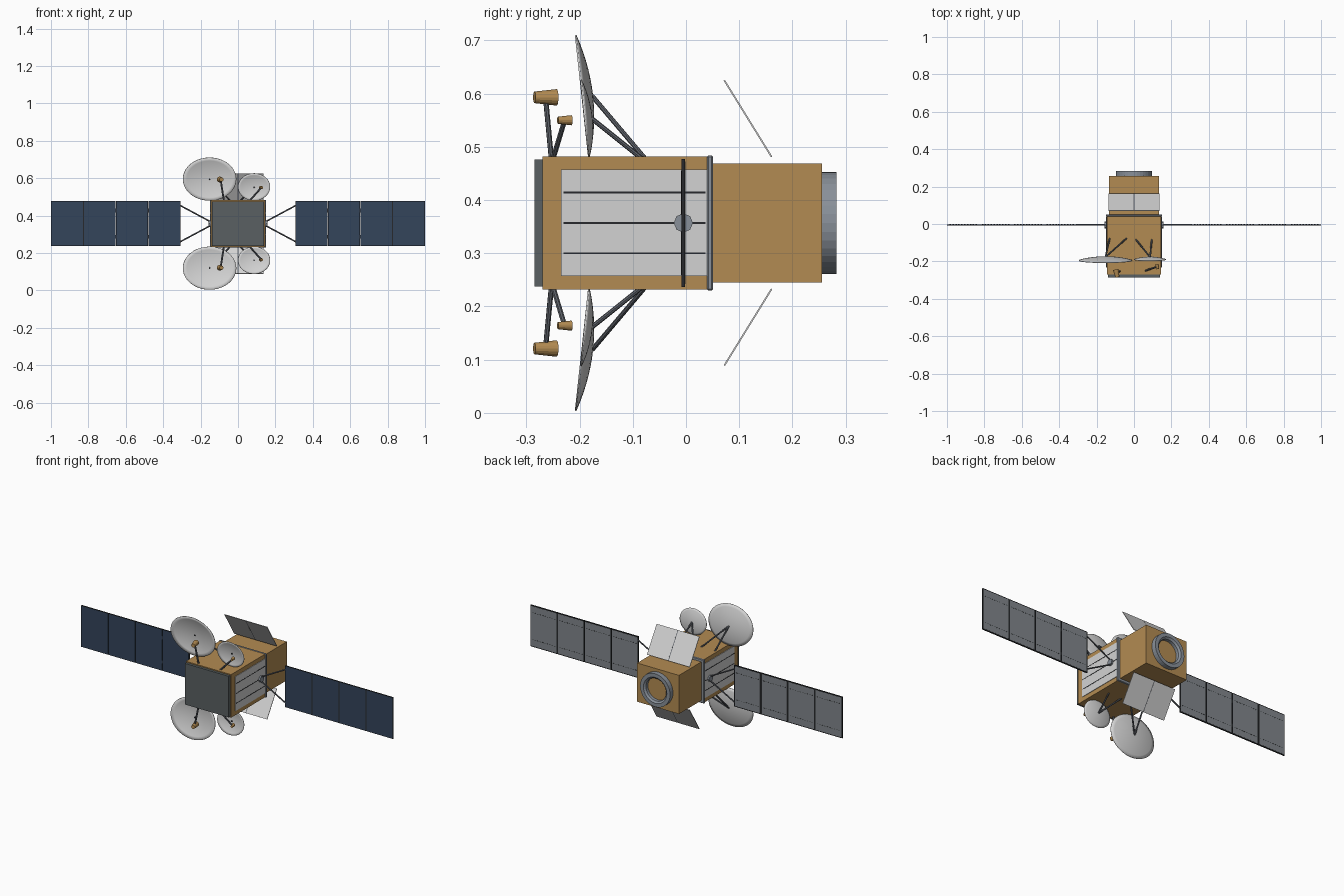
import bpy, bmesh, math
from mathutils import Vector, Matrix

if "Cube" in bpy.data.objects:
    bpy.data.objects.remove(bpy.data.objects["Cube"], do_unlink=True)

MID = 0.357  # height of the long axis; the body mirrors above and below it


def material(name, r, g, b):
    m = bpy.data.materials.new(name)
    m.use_nodes = True
    m.diffuse_color = (r, g, b, 1)
    m.node_tree.nodes["Principled BSDF"].inputs["Base Color"].default_value = (r, g, b, 1)
    return m


GOLD = material("gold foil", 0.45, 0.26, 0.085)
WHITE = material("pale grey", 0.65, 0.65, 0.65)
STEEL = material("steel", 0.25, 0.28, 0.32)
STRUT = material("dark steel", 0.11, 0.12, 0.14)
FRONT = material("slate", 0.1, 0.118, 0.122)
NAVY = material("solar navy", 0.033, 0.058, 0.105)
BACK = material("panel back grey", 0.22, 0.24, 0.26)
BLACK = material("near black", 0.02, 0.022, 0.025)


def finish(name, bm, mat, smooth=False):
    bmesh.ops.recalc_face_normals(bm, faces=bm.faces)
    me = bpy.data.meshes.new(name)
    bm.to_mesh(me)
    bm.free()
    me.materials.append(mat)
    ob = bpy.data.objects.new(name, me)
    bpy.context.collection.objects.link(ob)
    for p in me.polygons:
        p.use_smooth = smooth
    return ob


def add_box(bm, x, y, z):
    """Each argument is a (low, high) pair."""
    size = [b - a for a, b in (x, y, z)]
    mid = [(a + b) / 2 for a, b in (x, y, z)]
    bmesh.ops.create_cube(bm, size=1, matrix=Matrix.Translation(mid) @ Matrix.Diagonal((*size, 1)))


def boxes(name, mat, *items):
    bm = bmesh.new()
    for item in items:
        add_box(bm, *item)
    return finish(name, bm, mat)


def tall(h):
    return (MID - h, MID + h)


def rod(name, mat, p, q, r1, r2=None, sides=8):
    p, q = Vector(p), Vector(q)
    d = q - p
    m = Matrix.Translation((p + q) / 2) @ d.to_track_quat('Z', 'Y').to_matrix().to_4x4()
    bm = bmesh.new()
    bmesh.ops.create_cone(bm, cap_ends=True, segments=sides, radius1=r1,
                          radius2=r1 if r2 is None else r2, depth=d.length, matrix=m)
    return finish(name, bm, mat)


def dish(name, cx, cy, cz, a, b, depth, tilt, s):
    """Shallow elliptical bowl opening to the front."""
    n, rings = 40, 7
    bm = bmesh.new()
    hub = bm.verts.new((cx, cy + depth, cz))
    prev = None
    for k in range(1, rings + 1):
        r = k / rings
        ring = []
        for i in range(n):
            t = math.tau * i / n
            dz = b * r * math.sin(t)
            ring.append(bm.verts.new((cx + a * r * math.cos(t),
                                      cy + depth * (1 - r * r) - tilt * dz, cz + s * dz)))
        for i in range(n):
            j = (i + 1) % n
            if prev:
                bm.faces.new((prev[i], prev[j], ring[j], ring[i]))
            else:
                bm.faces.new((hub, ring[j], ring[i]))
        prev = ring
    ob = finish(name, bm, WHITE, True)
    mod = ob.modifiers.new("thickness", 'SOLIDIFY')
    mod.thickness, mod.offset = 0.003, 0


# Body
boxes("main_body", GOLD, ((-0.145, 0.145), (-0.27, 0.042), tall(0.125)))
boxes("rear_module", GOLD, ((-0.134, 0.134), (0.045, 0.256), tall(0.112)))
boxes("front_panel", FRONT, ((-0.14, 0.14), (-0.285, -0.269), tall(0.119)))
collar = boxes("collar_frame", STEEL, ((-0.151, 0.151), (0.039, 0.051), tall(0.127)))
bev = collar.modifiers.new("bevel", 'BEVEL')
bev.width, bev.segments = 0.003, 1

# Rear adapter ring: lathed profile of (radius, y)
bm = bmesh.new()
profile = [(0.096, 0.254), (0.096, 0.283), (0.075, 0.283), (0.065, 0.274), (0.065, 0.254)]
vs = [bm.verts.new((r, y, MID)) for r, y in profile]
edges = [bm.edges.new((vs[i], vs[(i + 1) % len(vs)])) for i in range(len(vs))]
bmesh.ops.spin(bm, geom=vs + edges, cent=(0, 0, MID), axis=(0, 1, 0),
               angle=math.tau, steps=36, use_merge=True)
bmesh.ops.remove_doubles(bm, verts=bm.verts, dist=0.0001)
finish("adapter_ring", bm, STEEL)

WING_Y = -0.005
for side, sx in (("left", 1), ("right", -1)):
    def span(a, b):
        return tuple(sorted((sx * a, sx * b)))

    # Side radiator with dark seams
    boxes(side + "_radiator", WHITE, (span(0.14, 0.148), (-0.235, 0.039), tall(0.1)))
    boxes(side + "_radiator_seams", BLACK,
          *[(span(0.147, 0.149), (-0.23, 0.037), (MID + o - 0.0018, MID + o + 0.0018))
            for o in (-0.057, 0, 0.057)])

    # Wing hub and yoke
    rod(side + "_wing_hub", STEEL, (sx * 0.145, WING_Y, MID), (sx * 0.158, WING_Y, MID), 0.018)
    for end, s in (("upper", 1), ("lower", -1)):
        rod(f"{side}_{end}_yoke", STRUT, (sx * 0.15, WING_Y, MID + s * 0.012),
            (sx * 0.311, WING_Y, MID + s * 0.098), 0.004)

    # Solar wing: frames, cells in front, grey sheets and dashed strips behind
    frames, cells, sheets, dashes = [], [], [], []
    pitch = 0.173
    for i in range(4):
        a = 0.308 + i * pitch
        b = a + pitch - (0.002 if i < 3 else 0)
        frames.append((span(a, b), (WING_Y - 0.003, WING_Y + 0.003), tall(0.12)))
        cells.append((span(a + 0.002, b - 0.002), (WING_Y - 0.0036, WING_Y), tall(0.118)))
        sheets.append((span(a + 0.004, b - 0.004), (WING_Y, WING_Y + 0.0036), tall(0.115)))
        for k in range(10):
            u = a + 0.012 + k * 0.0155
            for o in (-0.078, 0.078):
                dashes.append((span(u, u + 0.008), (WING_Y, WING_Y + 0.0042),
                               (MID + o - 0.0012, MID + o + 0.0012)))
        if i:
            for o in (-0.07, 0.07):
                frames.append((span(a - 0.004, a + 0.002), (WING_Y - 0.002, WING_Y + 0.002),
                               (MID + o - 0.01, MID + o + 0.01)))
    boxes(side + "_wing_frames", BLACK, *frames)
    boxes(side + "_wing_cells", NAVY, *cells)
    boxes(side + "_wing_back_sheets", BACK, *sheets)
    boxes(side + "_wing_back_strips", BLACK, *dashes)

for end, s in (("upper", 1), ("lower", -1)):
    def at(x, y, h):
        return (x, y, MID + s * h)

    # Large and small reflectors: centre, half sizes, strut feet, feed positions
    for size, cx, cy, h, a, b, depth, tilt, feet, foot_y, horn, mast, r in (
            ("large", -0.152, -0.195, 0.238, 0.143, 0.115, 0.019, 0.108, (-0.04, -0.13), -0.077,
             (-0.093, -0.264, 0.236), (-0.075, -0.253, 0.12), 0.0155),
            ("small", 0.086, -0.19, 0.196, 0.086, 0.073, 0.013, 0.1, (0.01, 0.095), -0.083,
             (0.125, -0.228, 0.193), (0.06, -0.25, 0.12), 0.0095)):
        name = f"{end}_{size}"
        c = at(cx, cy, h)
        dish(name + "_dish", *c, a, b, depth, tilt, s)
        rod(name + "_dish_boss", BLACK, at(cx, cy + depth - 0.005, h), at(cx, cy + depth, h), 0.004)
        for i, fx in enumerate(feet):
            rod(f"{name}_dish_strut_{i + 1}", STRUT, at(cx, cy + depth, h), at(fx, foot_y, 0.121), 0.0045)
        # Feed horn flares towards its dish
        hx, hy, hh = horn
        half = r * 1.35
        lean = (cx - hx) * 0.08
        rod(name + "_feed_horn", GOLD, at(hx - lean, hy - half, hh),
            at(hx + lean, hy + half, hh), r * 0.7, r, 16)
        rod(name + "_feed_mast", STRUT, at(*horn), at(*mast), 0.005)

    # Slanted rear shield: two plates joined by a seam
    low, high = Vector(at(0, 0.161, 0.124)), Vector(at(0, 0.072, 0.268))
    d = high - low
    place = Matrix.Translation((low + high) / 2) @ Matrix.Rotation(
        math.atan2(d.z, d.y), 4, 'X')
    half = d.length / 2
    for part, mat, items in (
            ("plates", WHITE, [((0.002, 0.137), (-half, half), (-0.0015, 0.0015)),
                               ((-0.137, -0.002), (-half, half), (-0.0015, 0.0015))]),
            ("seam", STRUT, [((-0.002, 0.002), (-half, half), (-0.0012, 0.0012))])):
        boxes(f"{end}_shield_{part}", mat, *items).matrix_world = place
